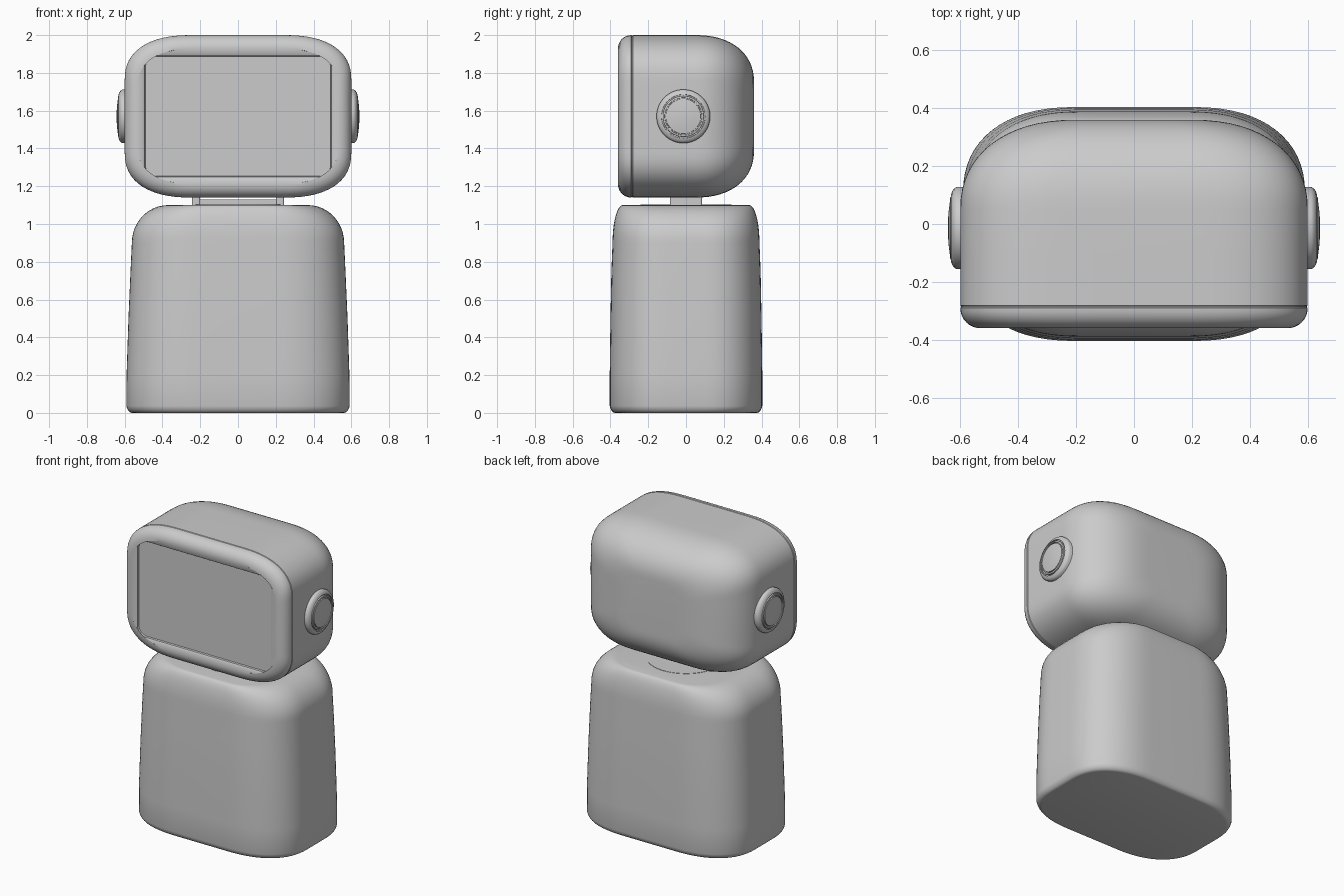
import bpy, bmesh
from math import sin, cos, pi, radians
from mathutils import Vector

cube = bpy.data.objects.get("Cube")
if cube:
    bpy.data.objects.remove(cube, do_unlink=True)

grey = bpy.data.materials.new("plain grey")
grey.use_nodes = True
COLOUR = (0.6, 0.6, 0.6, 1)
grey.diffuse_color = COLOUR
grey.node_tree.nodes["Principled BSDF"].inputs["Base Color"].default_value = COLOUR


def rounded(hx, hy, rx, ry, n=2.0, steps=16):
    """Rectangle outline with superelliptic corners."""
    pts = []
    for k, (sx, sy) in enumerate([(1, 1), (-1, 1), (-1, -1), (1, -1)]):
        for i in range(steps + 1):
            a = pi / 2 * (i if k % 2 == 0 else steps - i) / steps
            c, s = max(cos(a), 0) ** (2 / n), max(sin(a), 0) ** (2 / n)
            pts.append((sx * (hx - rx + rx * c), sy * (hy - ry + ry * s)))
    return pts


def loft(name, rings, angle=35):
    """Skin a list of 3D rings and cap both ends."""
    bm = bmesh.new()
    loops = [[bm.verts.new(p) for p in ring] for ring in rings]
    count = len(loops[0])
    for a, b in zip(loops, loops[1:]):
        for i in range(count):
            j = (i + 1) % count
            bm.faces.new((a[i], a[j], b[j], b[i]))
    bm.faces.new(loops[0])
    bm.faces.new(loops[-1])
    bmesh.ops.recalc_face_normals(bm, faces=bm.faces)
    mesh = bpy.data.meshes.new(name)
    bm.to_mesh(mesh)
    bm.free()
    mesh.materials.append(grey)
    obj = bpy.data.objects.new(name, mesh)
    bpy.context.collection.objects.link(obj)
    bpy.ops.object.select_all(action='DESELECT')
    obj.select_set(True)
    bpy.context.view_layer.objects.active = obj
    bpy.ops.object.shade_smooth_by_angle(angle=radians(angle))
    return obj


def flat_ring(z, hx, hy, rx, ry, n=2.0):
    return [(x, y, z) for x, y in rounded(hx, hy, rx, ry, n)]


# Body: tapered shell with a soft foot and broad shoulders
def body_ring(z, hx, hy):
    return flat_ring(z, hx, hy, hx * 0.66, hy * 0.75, 2.3)


body = []
for i in range(7):
    a = pi / 2 * i / 6
    body.append(body_ring(0.05 * (1 - sin(a)), 0.555 + 0.037 * sin(a) ** 0.5,
                          0.37 + 0.034 * sin(a) ** 0.5))
body[0] = body_ring(0, 0.56, 0.375)
body += [body_ring(*r) for r in [(0.2, 0.59, 0.404), (0.5, 0.58, 0.4), (0.75, 0.569, 0.395)]]
for i in range(13):
    a = pi / 2 * i / 12
    body.append(body_ring(0.9 + 0.2 * sin(a), 0.37 + 0.192 * cos(a), 0.335 + 0.054 * cos(a)))
body = [r for i, r in enumerate(body) if i == 0 or r[0][2] > body[i - 1][0][2] or i < 7]
# Foot rings run downward, so order every ring by height
body.sort(key=lambda r: r[0][2])
unique = [body[0]]
for r in body[1:]:
    if r[0][2] - unique[-1][0][2] > 1e-4:
        unique.append(r)
for i, r in enumerate(unique):
    z = r[0][2]
    if 0 < z < 0.05:
        t = (1 - (1 - z / 0.05) ** 2) ** 0.5
        unique[i] = body_ring(z, 0.56 + 0.032 * t, 0.375 + 0.03 * t)
    elif abs(z - 0.05) < 1e-4:
        unique[i] = body_ring(z, 0.592, 0.405)
loft("body", unique)

# Neck: turntable, centre plate and two side tabs
loft("neck_turntable", [flat_ring(z, 0.24, 0.24, 0.239, 0.239) for z in (1.08, 1.102)])
loft("neck_plate", [flat_ring(z, 0.21, 0.085, 0.01, 0.01) for z in (1.09, 1.13)])
for side, sx in (("left", 1), ("right", -1)):
    rings = [flat_ring(z, 0.022, 0.085, 0.01, 0.01) for z in (1.09, 1.16)]
    loft("neck_tab_" + side, [[(x + sx * 0.222, y, z) for x, y, z in r] for r in rings])

# Head: lofted from the front lip to the rounded back
MID = 1.57


def head_ring(y, hx, hz, rx=None, rz=None, n=2.4):
    rx = hx * 0.6 if rx is None else rx
    rz = hz * 0.56 if rz is None else rz
    return [(x, y, z + MID) for x, z in rounded(hx, hz, rx, rz, n)]


head = [head_ring(-0.335, 0.492, 0.317, 0.06, 0.06, 2),
        head_ring(-0.352, 0.495, 0.32, 0.06, 0.06, 2),
        head_ring(-0.357, 0.502, 0.327, 0.065, 0.065, 2)]
for i in range(9):
    a = pi / 2 * i / 8
    head.append(head_ring(-0.29 - 0.07 * cos(a), 0.53 + 0.07 * sin(a), 0.36 + 0.07 * sin(a)))
# Seam between the face frame and the shell
head += [head_ring(-0.287, 0.597, 0.427), head_ring(-0.284, 0.597, 0.427),
         head_ring(-0.281, 0.6, 0.43), head_ring(-0.1, 0.6, 0.43)]
for i in range(17):
    a = pi / 2 * i / 16
    c, s = max(cos(a), 0) ** 0.9, sin(a) ** 0.9
    head.append(head_ring(0.05 + 0.31 * s, 0.2 + 0.4 * c, 0.18 + 0.25 * c))
loft("head", head)

# Screen panel set into the face
loft("screen", [head_ring(y, 0.491, 0.316, 0.06, 0.06, 2) for y in (-0.334, -0.343)])

# Ears: turned discs with concentric grooves, as (radius, x)
EAR = [(0.142, 0.57), (0.142, 0.612), (0.137, 0.621), (0.127, 0.628), (0.116, 0.632),
       (0.115, 0.624), (0.109, 0.624), (0.108, 0.634), (0.099, 0.636), (0.098, 0.628),
       (0.093, 0.628), (0.092, 0.636), (0.06, 0.64), (0.02, 0.643)]
for side, sx in (("left", 1), ("right", -1)):
    rings = []
    for r, x in EAR:
        rings.append([(sx * x, -0.014 + r * cos(2 * pi * k / 64), MID + r * sin(2 * pi * k / 64))
                      for k in range(64)])
    loft("ear_" + side, rings)
